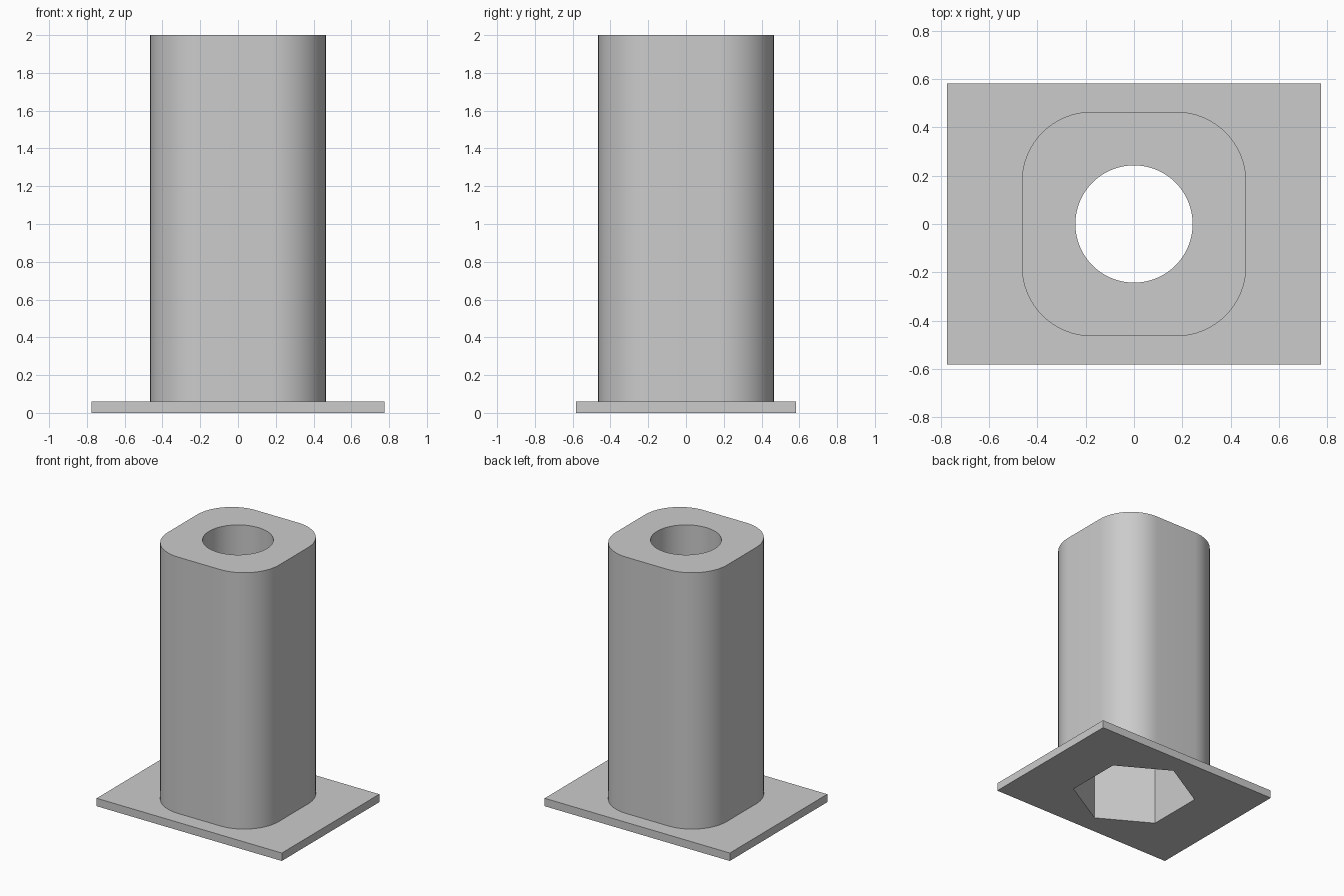
import bpy, bmesh, math

cube = bpy.data.objects.get("Cube")
if cube:
    bpy.data.objects.remove(cube, do_unlink=True)

HEIGHT, PLATE_TOP = 2.0, 0.06
BORE_RADIUS, HEX_RADIUS, HEX_TOP = 0.243, 0.435, 1.0

grey = bpy.data.materials.new("plain_grey")
grey.use_nodes = True
color = (0.6, 0.6, 0.6, 1)
grey.diffuse_color = color
grey.node_tree.nodes["Principled BSDF"].inputs["Base Color"].default_value = color


def prism(name, outline, z0, z1):
    """Extrude a flat outline from z0 to z1."""
    bm = bmesh.new()
    face = bm.faces.new([bm.verts.new((x, y, z0)) for x, y in outline])
    top = bmesh.ops.extrude_face_region(bm, geom=[face])["geom"]
    verts = [v for v in top if isinstance(v, bmesh.types.BMVert)]
    bmesh.ops.translate(bm, verts=verts, vec=(0, 0, z1 - z0))
    bmesh.ops.recalc_face_normals(bm, faces=bm.faces)
    mesh = bpy.data.meshes.new(name)
    bm.to_mesh(mesh)
    bm.free()
    mesh.materials.append(grey)
    obj = bpy.data.objects.new(name, mesh)
    bpy.context.collection.objects.link(obj)
    return obj


def polygon(radius, sides, start=0.0):
    angles = [start + math.tau * i / sides for i in range(sides)]
    return [(radius * math.cos(a), radius * math.sin(a)) for a in angles]


def rounded_rect(half_x, half_y, radius=0.0, steps=0):
    points = []
    for quarter, (sx, sy) in enumerate([(1, 1), (-1, 1), (-1, -1), (1, -1)]):
        cx, cy = sx * (half_x - radius), sy * (half_y - radius)
        for i in range(steps + 1):
            a = math.pi / 2 * (quarter + i / max(steps, 1))
            points.append((cx + radius * math.cos(a), cy + radius * math.sin(a)))
    return points


def activate(obj):
    bpy.ops.object.select_all(action="DESELECT")
    obj.select_set(True)
    bpy.context.view_layer.objects.active = obj


def cut(obj, cutter):
    activate(obj)
    mod = obj.modifiers.new("cut", "BOOLEAN")
    mod.operation, mod.solver, mod.object = "DIFFERENCE", "EXACT", cutter
    bpy.ops.object.modifier_apply(modifier=mod.name)


# Solid parts
plate = prism("base_plate", rounded_rect(0.775, 0.583), 0, PLATE_TOP)
column = prism("column", rounded_rect(0.465, 0.465, 0.29, 16), PLATE_TOP, HEIGHT)

# Hexagonal pocket from below, round bore through the top
hex_cutter = prism("hex_cutter", polygon(HEX_RADIUS, 6, math.pi / 2), -0.1, HEX_TOP)
bore_cutter = prism("bore_cutter", polygon(BORE_RADIUS, 64), HEX_TOP - 0.1, HEIGHT + 0.1)
cut(plate, hex_cutter)
cut(column, hex_cutter)
cut(column, bore_cutter)
for cutter in (hex_cutter, bore_cutter):
    bpy.data.objects.remove(cutter, do_unlink=True)

# Smooth rounded walls, crisp edges
activate(column)
bpy.ops.object.shade_smooth_by_angle(angle=math.radians(30))
